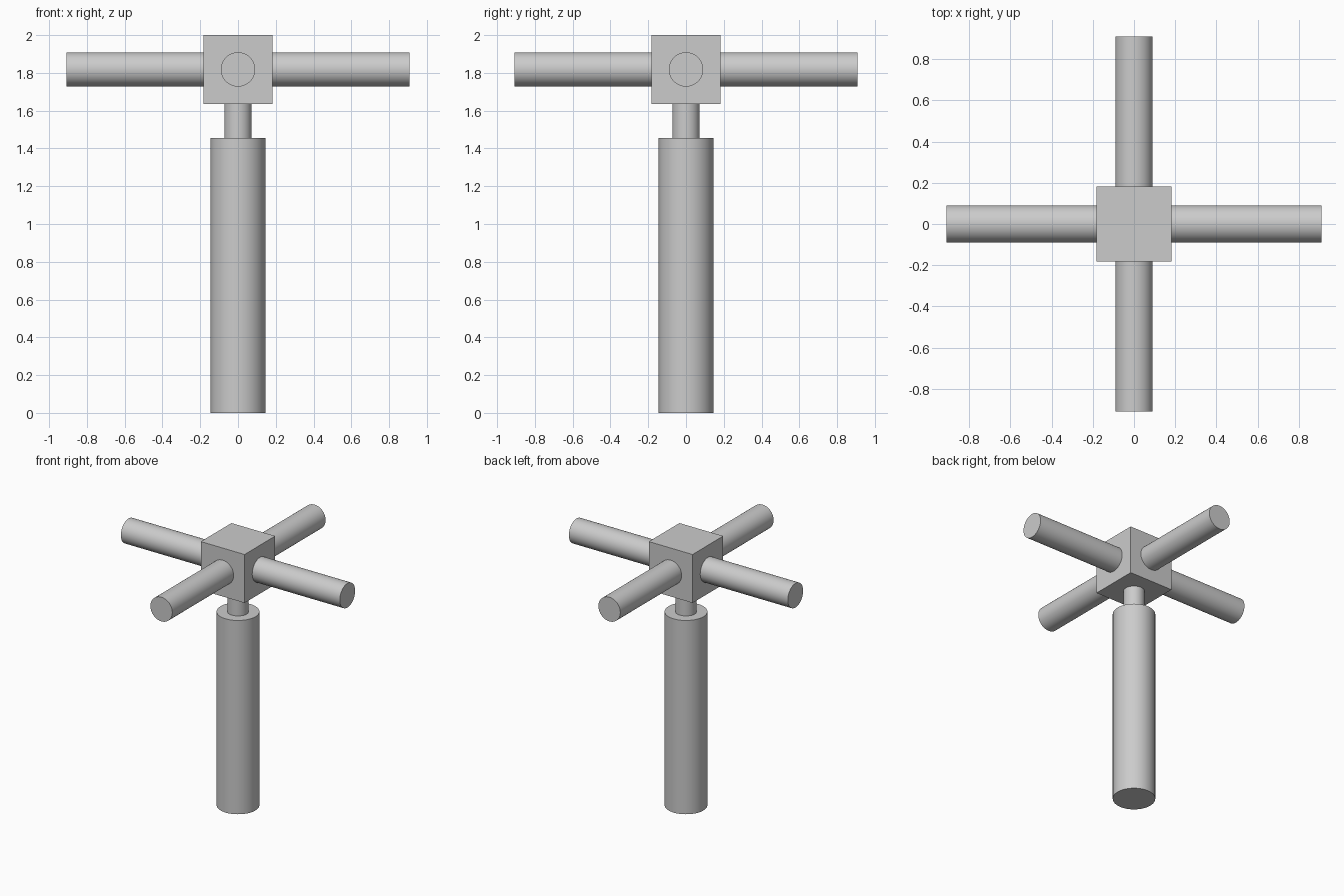
import bpy
from math import pi, cos, sin

if "Cube" in bpy.data.objects:
    bpy.data.objects.remove(bpy.data.objects["Cube"])

U = 2 / 5.5  # hub cube edge; every size is a simple multiple of it


def cylinder(name, radius, length, centre, rotation=(0, 0, 0)):
    bpy.ops.mesh.primitive_cylinder_add(
        vertices=64, radius=radius * U, depth=length * U,
        location=[c * U for c in centre], rotation=rotation)
    obj = bpy.context.object
    obj.name = name
    bpy.ops.object.shade_smooth_by_angle(angle=pi / 6)
    return obj


# Upright post and the thin neck above it
cylinder("post", 0.4, 4, (0, 0, 2))
cylinder("neck", 0.2, 0.5, (0, 0, 4.25))

# Cube hub
bpy.ops.mesh.primitive_cube_add(size=U, location=(0, 0, 5 * U))
bpy.context.object.name = "hub"

# Four arms, one from each side face of the hub
for i, side in enumerate(("right", "back", "left", "front")):
    a = i * pi / 2
    cylinder(side + "_arm", 0.25, 2, (1.5 * cos(a), 1.5 * sin(a), 5), (0, pi / 2, a))
